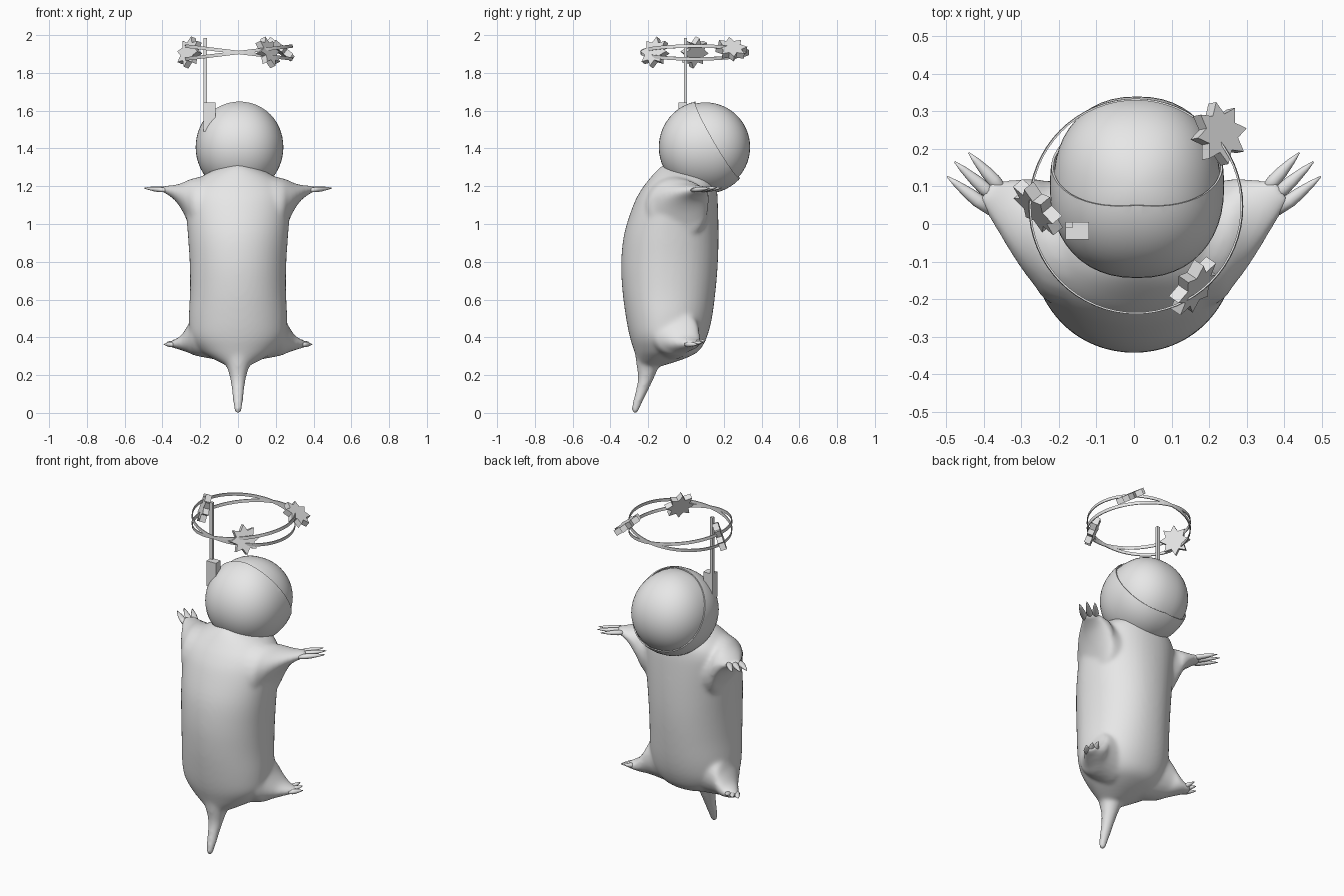
import bpy, bmesh, math
from mathutils import Vector, Matrix

if "Cube" in bpy.data.objects:
    bpy.data.objects.remove(bpy.data.objects["Cube"])

grey = bpy.data.materials.new("plain_grey")
grey.diffuse_color = (0.8, 0.8, 0.8, 1)
grey.use_nodes = True
grey.node_tree.nodes["Principled BSDF"].inputs["Base Color"].default_value = grey.diffuse_color


def finish(name, bm, smooth=True):
    bmesh.ops.recalc_face_normals(bm, faces=bm.faces)
    me = bpy.data.meshes.new(name)
    bm.to_mesh(me)
    bm.free()
    ob = bpy.data.objects.new(name, me)
    bpy.context.collection.objects.link(ob)
    me.materials.append(grey)
    for p in me.polygons:
        p.use_smooth = smooth
    return ob


def spline(rows, steps=4):
    """Catmull-Rom through rows of numbers."""
    rows = [Vector(r) for r in rows]
    out = []
    for i in range(len(rows) - 1):
        a, b = rows[max(i - 1, 0)], rows[i]
        c, d = rows[i + 1], rows[min(i + 2, len(rows) - 1)]
        for s in range(steps):
            t = s / steps
            out.append(0.5 * (2 * b + (c - a) * t + (2 * a - 5 * b + 4 * c - d) * t ** 2
                              + (3 * b - a - 3 * c + d) * t ** 3))
    return out + [rows[-1]]


def loft(bm, rings):
    """Skin a list of equal-length point rings and cap both ends."""
    rows = [[bm.verts.new(p) for p in r] for r in rings]
    n = len(rows[0])
    for a, b in zip(rows, rows[1:]):
        for i in range(n):
            j = (i + 1) % n
            bm.faces.new((a[i], a[j], b[j], b[i]))
    bm.faces.new(rows[0][::-1])
    bm.faces.new(rows[-1])


def spow(v, e):
    return math.copysign(abs(v) ** e, v)


def body_ring(z, yf, yb, w, n=48):
    """Widest ahead of the middle, slightly squared towards the back."""
    mid = yf + (yb - yf) * 0.45
    pts = []
    for i in range(n):
        a = 2 * math.pi * i / n
        c, s = math.cos(a), math.sin(a)
        e = 0.93 if s > 0 else 1
        depth = (yb - mid) if s > 0 else (mid - yf)
        pts.append((w * spow(c, e), mid + depth * spow(s, e), z))
    return pts


def ring(c, u, v, n=24):
    return [Vector(c) + u * math.cos(2 * math.pi * i / n)
            + v * math.sin(2 * math.pi * i / n) for i in range(n)]


Z = Vector((0, 0, 1))
X = Vector((1, 0, 0))
Y = Vector((0, 1, 0))

# Body trunk: height, front y, back y, half width
trunk = [(0.25, -.25, -.12, .06), (0.29, -.262, 0, .14), (0.33, -.275, .07, .2),
         (0.40, -.297, .11, .25), (0.5, -.317, .137, .26), (0.65, -.337, .157, .254),
         (0.8, -.343, .169, .256), (0.95, -.327, .172, .266), (1.1, -.279, .169, .277),
         (1.18, -.238, .164, .267), (1.24, -.193, .152, .21), (1.29, -.148, .1, .12),
         (1.32, -.11, .05, .03)]
# Webbed limbs: front edge x y, back edge x y, lower height, upper height
arm = [(.10, -.25, .12, .12, .85, 1.27), (.225, -.21, .225, .115, .91, 1.245),
       (.265, -.165, .26, .122, 1.0, 1.234), (.30, -.12, .29, .122, 1.07, 1.218),
       (.34, -.06, .32, .12, 1.122, 1.208), (.38, .005, .352, .118, 1.152, 1.204),
       (.415, .06, .372, .125, 1.168, 1.203)]
leg = [(.10, -.22, .12, .07, .28, .62), (.225, -.185, .225, .07, .302, .55),
       (.265, -.13, .26, .077, .318, .47), (.30, -.075, .295, .077, .33, .415),
       (.335, -.03, .32, .074, .34, .393), (.372, .025, .342, .077, .345, .38)]
# Tail: y, height, radius
tail = [(-.18, .31, .09), (-.2, .25, .062), (-.213, .18, .042),
        (-.24, .1, .031), (-.262, .04, .025), (-.272, -.003, .015)]

bm = bmesh.new()
loft(bm, [body_ring(*r) for r in spline(trunk)])
for side in (1, -1):
    for limb in (arm, leg):
        rings = []
        for fx, fy, bx, by, lo, hi in spline(limb):
            z = (lo + hi) / 2
            f, b = Vector((fx * side, fy, z)), Vector((bx * side, by, z))
            rings.append(ring((f + b) / 2, (f - b) / 2, Z * (hi - lo) / 2))
        loft(bm, rings)
loft(bm, [ring((0, y, z), X * r, Y * r) for y, z, r in spline(tail)])
body = finish("body", bm)
rm = body.modifiers.new("merge", 'REMESH')
rm.mode = 'VOXEL'
rm.voxel_size = 0.009
rm.use_smooth_shade = True
sm = body.modifiers.new("soften", 'SMOOTH')
sm.factor = 0.5
sm.iterations = 20

# Claws: root and tip on the right side, mirrored to the left
claws = {
    "hand_claws": [((.345, .085, 1.18), (.44, .19, 1.192)),
                   ((.365, .065, 1.18), (.478, .166, 1.194)),
                   ((.38, .035, 1.179), (.497, .126, 1.19))],
    "foot_claws": [((.312, .035, .364), (.345, .105, .385)),
                   ((.325, .02, .363), (.372, .088, .375)),
                   ((.337, .0, .362), (.392, .062, .363))]}
for name, items in claws.items():
    bm = bmesh.new()
    for side in (1, -1):
        for a, b in items:
            a = Vector((a[0] * side, a[1], a[2]))
            b = Vector((b[0] * side, b[1], b[2]))
            d = (b - a).normalized()
            u = d.cross(Z).normalized()
            v = d.cross(u)
            loft(bm, [ring(a.lerp(b, t), u * r, v * r * .8, 10)
                      for t, r in ((0, .014), (.3, .018), (.5, .016), (.8, .009), (1, .002))])
    finish(name, bm)

# Head ball and the helmet shell, cut on two slanted planes so its rim is bowed
centre = Vector((.008, .103, 1.407))


def ball(r):
    """Ball with a slightly squared plan."""
    b = bmesh.new()
    bmesh.ops.create_uvsphere(b, u_segments=48, v_segments=28, radius=r)
    for v in b.verts:
        flat = math.hypot(v.co.x, v.co.y)
        if flat > 1e-5:
            v.co.x = .94 * flat * spow(v.co.x / flat, .89)
            v.co.y = flat * spow(v.co.y / flat, .89)
        v.co += centre
    return b


finish("head", ball(.2365))
bm = ball(.247)
for tilt in (.1, -.1):
    bmesh.ops.bisect_plane(bm, geom=bm.verts[:] + bm.edges[:] + bm.faces[:],
                           plane_co=centre + Vector((0, .863, .505)) * .076,
                           plane_no=Vector((tilt, .863, .505)), clear_outer=True)
shell = finish("helmet_shell", bm)
so = shell.modifiers.new("thickness", 'SOLIDIFY')
so.thickness = 0.006
so.offset = -1
bpy.context.view_layer.objects.active = shell
shell.select_set(True)
bpy.ops.object.modifier_apply(modifier=so.name)
bpy.ops.object.shade_smooth_by_angle(angle=math.radians(40))
shell.select_set(False)


# Antenna base and rod
def box(name, lo, hi):
    lo, hi = Vector(lo), Vector(hi)
    b = bmesh.new()
    bmesh.ops.create_cube(b, size=1)
    bmesh.ops.transform(b, verts=b.verts, matrix=Matrix.Translation((lo + hi) / 2)
                        @ Matrix.Diagonal((*(hi - lo), 1)))
    finish(name, b, False)


box("antenna_base", (-.182, -.041, 1.49), (-.12, .005, 1.642))
box("antenna_rod", (-.182, -.011, 1.6), (-.164, .005, 1.985))

# Two thin crossed hoops
for name, tilt in (("hoop_a", .12), ("hoop_b", -.12)):
    bm = bmesh.new()
    n = 64
    rows = []
    for i in range(n):
        a = 2 * math.pi * i / n
        rows.append([bm.verts.new((r * math.cos(a), r * math.sin(a), h))
                     for r, h in ((.282, -.009), (.287, -.009), (.287, .009), (.282, .009))])
    for i in range(n):
        p, q = rows[i], rows[(i + 1) % n]
        for k in range(4):
            bm.faces.new((p[k], p[(k + 1) % 4], q[(k + 1) % 4], q[k]))
    bmesh.ops.transform(bm, verts=bm.verts, matrix=Matrix.Translation((.005, .047, 1.908))
                        @ Matrix.Rotation(tilt, 4, 'Y'))
    finish(name, bm, False)

# Thick eight-pointed stars on the hoops
stars = [("star_back", (.225, .24, 1.925), (.6, .12, .78)),
         ("star_left", (-.256, .045, 1.908), (.72, .6, -.3)),
         ("star_front", (.158, -.165, 1.908), (.76, -.52, .38))]
for name, pos, nrm in stars:
    bm = bmesh.new()
    pts = [((.084 if i % 2 == 0 else .053), math.pi * i / 8) for i in range(16)]
    loft(bm, [[(r * math.cos(a), r * math.sin(a), h) for r, a in pts]
              for h in (-.017, .017)])
    rot = Vector(nrm).to_track_quat('Z', 'Y').to_matrix().to_4x4()
    bmesh.ops.transform(bm, verts=bm.verts, matrix=Matrix.Translation(pos) @ rot)
    finish(name, bm, False)
